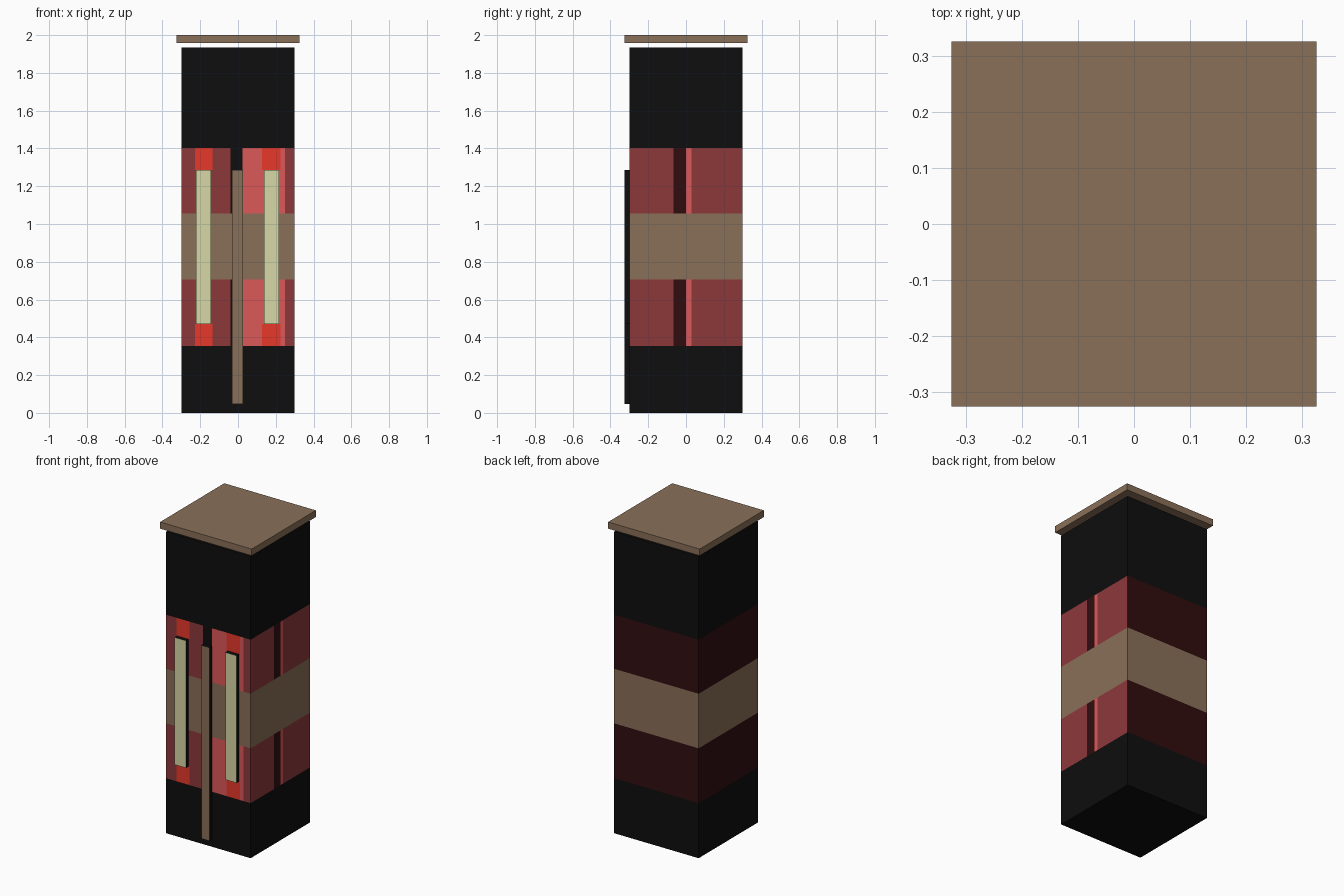
import bpy, bmesh
from mathutils import Vector

if "Cube" in bpy.data.objects:
    bpy.data.objects.remove(bpy.data.objects["Cube"])


def lin(c):
    c /= 255
    return c / 12.92 if c <= 0.04045 else ((c + 0.055) / 1.055) ** 2.4


PALETTE = {
    "black": (14, 14, 14), "brown": (138, 112, 89), "dull red": (140, 56, 58),
    "light red": (220, 88, 90), "orange red": (232, 56, 42),
    "cream": (216, 216, 167), "maroon": (48, 13, 15),
}
NAMES = list(PALETTE)
MATS = []
for name, rgb in PALETTE.items():
    m = bpy.data.materials.new(name)
    m.diffuse_color = (*[lin(c) for c in rgb], 1)
    m.use_nodes = True
    m.node_tree.nodes["Principled BSDF"].inputs["Base Color"].default_value = m.diffuse_color
    MATS.append(m)


def box(name, lo, hi, rule, cuts=((), (), ())):
    """Box from lo to hi, sliced at the cuts per axis, coloured by rule(centre, normal)."""
    bm = bmesh.new()
    bmesh.ops.create_cube(bm, size=1)
    for v in bm.verts:
        v.co = Vector([l + (h - l) * (c + 0.5) for l, h, c in zip(lo, hi, v.co)])
    for axis, values in enumerate(cuts):
        for value in values:
            p, n = Vector((0, 0, 0)), Vector((0, 0, 0))
            p[axis], n[axis] = value, 1
            bmesh.ops.bisect_plane(bm, geom=bm.verts[:] + bm.edges[:] + bm.faces[:],
                                   plane_co=p, plane_no=n)
    bm.normal_update()
    for f in bm.faces:
        f.material_index = NAMES.index(rule(f.calc_center_median(), f.normal))
    me = bpy.data.meshes.new(name)
    bm.to_mesh(me)
    bm.free()
    for m in MATS:
        me.materials.append(m)
    ob = bpy.data.objects.new(name, me)
    bpy.context.collection.objects.link(ob)
    return ob


# Banded column: black ends, two red bands around a brown one
def body_rule(c, n):
    if abs(n.z) > 0.5 or c.z < 0.353 or c.z > 1.402:
        return "black"
    if 0.705 < c.z < 1.055:
        return "brown"
    if n.y < -0.5:      # front: painted stripes and orange strip ends
        if -0.04 < c.x < 0.025:
            return "black"
        if (c.z < 0.47 or c.z > 1.287) and (-0.228 < c.x < -0.135 or 0.128 < c.x < 0.225):
            return "orange red"
        return "light red" if 0.025 < c.x < 0.25 else "dull red"
    if n.x > 0.5:       # right side: one dark and one light stripe
        if -0.065 < c.y < 0:
            return "maroon"
        return "light red" if 0 < c.y < 0.03 else "dull red"
    return "maroon"     # left and back


box("column_body", (-0.3, -0.3, 0), (0.3, 0.3, 1.935), body_rule,
    ((-0.228, -0.135, -0.04, 0.025, 0.128, 0.225, 0.25),
     (-0.065, 0, 0.03),
     (0.353, 0.47, 0.705, 1.055, 1.287, 1.402)))

# Floating lid
box("lid", (-0.325, -0.325, 1.957), (0.325, 0.325, 2.0), lambda c, n: "brown")


# Raised front bars: coloured faces with black edges
def bar(name, x0, x1, z0, colour):
    box(name, (x0, -0.325, z0), (x1, -0.3, 1.287),
        lambda c, n: colour if n.y < -0.5 else "black")


bar("centre_bar", -0.031, 0.026, 0.047, "brown")
bar("left_light_strip", -0.222, -0.142, 0.47, "cream")
bar("right_light_strip", 0.138, 0.217, 0.47, "cream")
